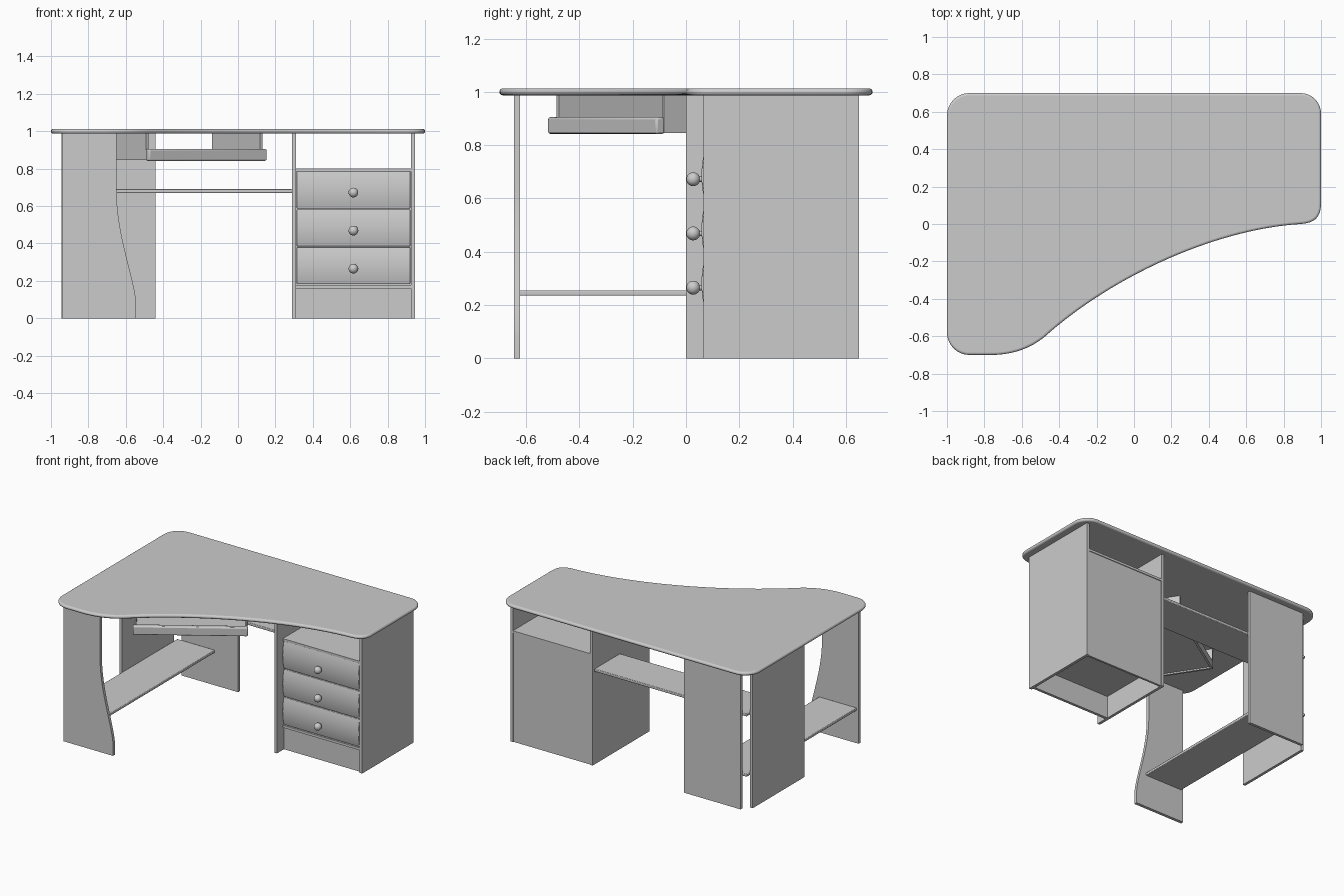
import bpy, bmesh, math
from mathutils import Vector, Matrix
from mathutils.geometry import interpolate_bezier

if "Cube" in bpy.data.objects:
    bpy.data.objects.remove(bpy.data.objects["Cube"])


def finish(name, bm, bevel=0.0, segs=2):
    bmesh.ops.recalc_face_normals(bm, faces=bm.faces)
    me = bpy.data.meshes.new(name)
    bm.to_mesh(me)
    bm.free()
    ob = bpy.data.objects.new(name, me)
    bpy.context.collection.objects.link(ob)
    if bevel:
        m = ob.modifiers.new("bevel", 'BEVEL')
        m.width, m.segments = bevel, segs
        m.limit_method, m.angle_limit = 'ANGLE', math.radians(50)
    bpy.context.view_layer.objects.active = ob
    ob.select_set(True)
    bpy.ops.object.shade_smooth_by_angle(angle=math.radians(35))
    ob.select_set(False)
    return ob


def box(name, x, y, z, bevel=0.0, matrix=None):
    bm = bmesh.new()
    bmesh.ops.create_cube(bm, size=1)
    for v in bm.verts:
        v.co = [(a + b) / 2 + c * (b - a) for (a, b), c in zip((x, y, z), v.co)]
    if matrix:
        bm.transform(matrix)
    return finish(name, bm, bevel)


def extrude(name, pts, vec, bevel=0.0, segs=2):
    bm = bmesh.new()
    f = bm.faces.new([bm.verts.new(p) for p in pts])
    r = bmesh.ops.extrude_face_region(bm, geom=[f], use_keep_orig=True)
    vs = [e for e in r["geom"] if isinstance(e, bmesh.types.BMVert)]
    bmesh.ops.translate(bm, verts=vs, vec=vec)
    return finish(name, bm, bevel, segs)


def bez(a, b, c, d, n):
    return [p.to_2d() for p in interpolate_bezier(*[Vector((*p, 0)) for p in (a, b, c, d)], n)]


def corner(cx, cy, r, start, n=9):
    return [Vector((cx + r * math.cos(math.radians(start + 90 * i / (n - 1))),
                    cy + r * math.sin(math.radians(start + 90 * i / (n - 1))))) for i in range(n)]


# Desktop with swept front edge
out = corner(.89, .59, .11, 0) + corner(-.88, .58, .12, 90) + corner(-.88, -.58, .12, 180)
out += bez((-.76, -.7), (-.66, -.7), (-.56, -.67), (-.48, -.605), 10)
out += bez((-.48, -.605), (-.13, -.29), (.42, -.03), (.89, 0), 28)[1:]
out += bez((.89, 0), (.96, .005), (1, .03), (1, .11), 9)[1:]
extrude("desktop", [(p.x, p.y, .987) for p in out], (0, 0, .026), .0125, 4)

# Front leg panel with curved inner edge
prof = [Vector((-.94, 0)), Vector((-.545, 0))]
prof += bez((-.545, .08), (-.55, .2), (-.64, .42), (-.648, .64), 18)
prof += [Vector((-.65, .99)), Vector((-.94, .99))]
extrude("front_leg_panel", [(p.x, -.645, p.y) for p in prof], (0, .022, 0))

# Corner leg panels and shelves
box("back_leg_panel", (-.89, -.44), (.63, .65), (0, .99))
box("left_leg_panel", (-.945, -.925), (0, .59), (0, .99))
box("low_shelf", (-.925, -.625), (-.625, .63), (.235, .255), .004)
box("upper_shelf", (-.925, .29), (.34, .63), (.67, .69), .004)

# Drawer cabinet carcass
box("cabinet_inner_panel", (.29, .31), (0, .65), (0, .99))
box("cabinet_outer_panel", (.925, .945), (.065, .65), (0, .99))
box("cabinet_top", (.31, .925), (.068, .65), (.785, .802))
box("cabinet_floor", (.31, .925), (.068, .63), (.16, .178))
box("cabinet_plinth", (.31, .925), (.08, .1), (0, .16))
box("cabinet_back", (.31, .925), (.63, .645), (0, .785))

# Bowed drawer fronts with round knobs
for i in range(3):
    z0 = .182 + .2025 * i
    h = .198
    pts = [(.314, .09, z0), (.314, .09, z0 + h)]
    pts += [(.314, .058 + .014 * (2 * t / 10 - 1) ** 2, z0 + h * (1 - t / 10)) for t in range(11)]
    extrude(f"drawer_front_{i + 1}", pts, (.607, 0, 0), .003)
    bm = bmesh.new()
    bmesh.ops.create_uvsphere(bm, u_segments=20, v_segments=12, radius=.026,
                              matrix=Matrix.Translation((.617, .027, .265 + .2035 * i)))
    bmesh.ops.create_cone(bm, cap_ends=True, segments=12, radius1=.01, radius2=.01, depth=.05,
                          matrix=Matrix.Translation((.617, .045, .265 + .2035 * i))
                          @ Matrix.Rotation(math.pi / 2, 4, 'X'))
    finish(f"knob_{i + 1}", bm)

# Keyboard tray hung at an angle under the front edge
M = Matrix.Translation((-.17, -.3, 0)) @ Matrix.Rotation(math.radians(33), 4, 'Z')
box("tray_front", (-.376, .376), (-.019, .019), (.842, .905), .008, M)
for side, x in (("left", -.37), ("right", .355)):
    box(f"tray_hanger_{side}", (x, x + .015), (.019, .49), (.845, .99), 0, M)
box("tray_floor", (-.355, .355), (.015, .48), (.855, .87), 0, M)
box("tray_back", (-.355, .355), (.475, .49), (.845, .9), 0, M)
